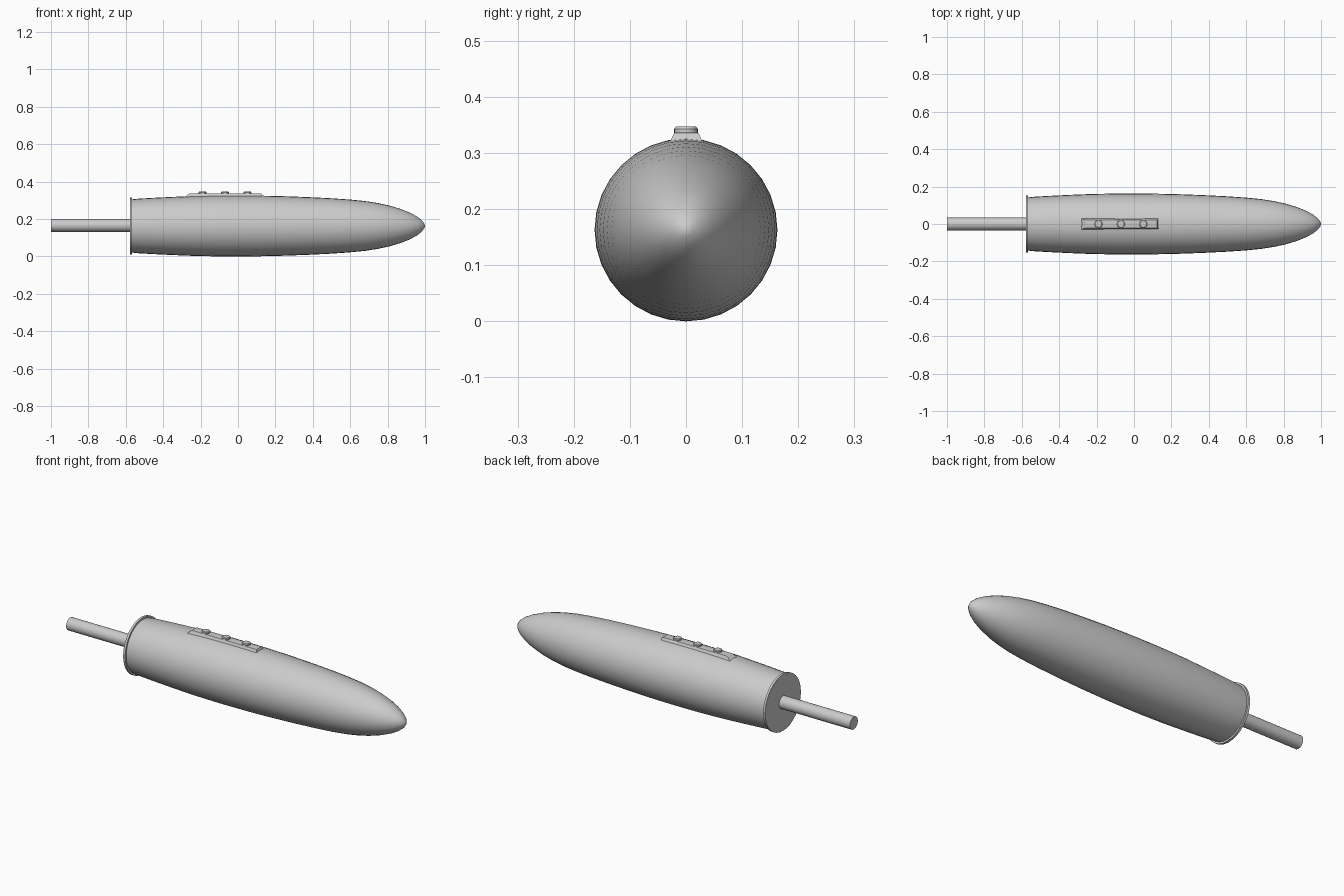
import bpy, bmesh, math
from mathutils import Matrix

if "Cube" in bpy.data.objects:
    bpy.data.objects.remove(bpy.data.objects["Cube"], do_unlink=True)

AXIS_Z = 0.163

grey = bpy.data.materials.new("light_grey")
grey.use_nodes = True
grey.diffuse_color = (0.6, 0.6, 0.6, 1)
grey.node_tree.nodes["Principled BSDF"].inputs["Base Color"].default_value = (0.6, 0.6, 0.6, 1)


def finish(name, bm, location, angle=35):
    """Turn a bmesh into a shaded, coloured object."""
    bmesh.ops.remove_doubles(bm, verts=bm.verts, dist=1e-5)
    bmesh.ops.recalc_face_normals(bm, faces=bm.faces)
    mesh = bpy.data.meshes.new(name)
    bm.to_mesh(mesh)
    bm.free()
    mesh.materials.append(grey)
    ob = bpy.data.objects.new(name, mesh)
    bpy.context.collection.objects.link(ob)
    ob.location = location
    bpy.ops.object.select_all(action='DESELECT')
    ob.select_set(True)
    bpy.context.view_layer.objects.active = ob
    bpy.ops.object.shade_smooth_by_angle(angle=math.radians(angle))
    return ob


def revolve(name, profile, location, axis=(1, 0, 0), sides=32):
    """Revolve (distance along axis, radius) points around x or z."""
    bm = bmesh.new()
    place = (lambda d, r: (d, 0, r)) if axis[0] else (lambda d, r: (r, 0, d))
    verts = [bm.verts.new(place(d, r)) for d, r in profile]
    edges = [bm.edges.new(pair) for pair in zip(verts, verts[1:])]
    bmesh.ops.spin(bm, geom=verts + edges, cent=(0, 0, 0), axis=axis,
                   angle=math.tau, steps=sides, use_merge=True)
    return finish(name, bm, location)


# Tapered body with a blunt rounded nose
revolve("body", [
    (-0.57, 0), (-0.57, 0.142), (-0.53, 0.146), (-0.46, 0.150), (-0.36, 0.155),
    (-0.24, 0.160), (-0.12, 0.1625), (0.0, 0.163), (0.12, 0.162), (0.25, 0.159),
    (0.38, 0.154), (0.5, 0.148), (0.6, 0.141), (0.68, 0.133), (0.75, 0.122),
    (0.81, 0.109), (0.87, 0.091), (0.92, 0.071), (0.96, 0.049), (0.985, 0.028),
    (0.996, 0.012), (1.0, 0)], (0, 0, AXIS_Z))

# Thin flange closing the rear end
revolve("end_flange", [(-0.578, 0), (-0.578, 0.152), (-0.566, 0.152), (-0.566, 0)],
        (0, 0, AXIS_Z))

# Rear rod
revolve("rod", [(-1.0, 0), (-1.0, 0.034), (-0.57, 0.034), (-0.57, 0)],
        (0, 0, AXIS_Z + 0.003))

# Control plate: tapered block on top of the body
bm = bmesh.new()
bmesh.ops.create_cube(bm, size=1)
for v in bm.verts:
    top = v.co.z > 0
    half_y = 0.022 if top else 0.031
    v.co.y = math.copysign(half_y, v.co.y)
    if v.co.x < 0:
        v.co.x = -0.26 if top else -0.285
    else:
        v.co.x = 0.125 if top else 0.132
    v.co.z = 0.337 if top else 0.316
bmesh.ops.bevel(bm, geom=[e for e in bm.edges if all(v.co.z > 0.33 for v in e.verts)],
                offset=0.004, segments=2, profile=0.5, affect='EDGES')
finish("control_plate", bm, (0, 0, 0))

# Three round buttons
for i, x in enumerate((-0.19, -0.07, 0.05)):
    revolve(f"button_{i + 1}", [(0, 0), (0, 0.021), (0.013, 0.021), (0.017, 0.018), (0.017, 0)],
            (x, 0, 0.33), axis=(0, 0, 1), sides=24)
